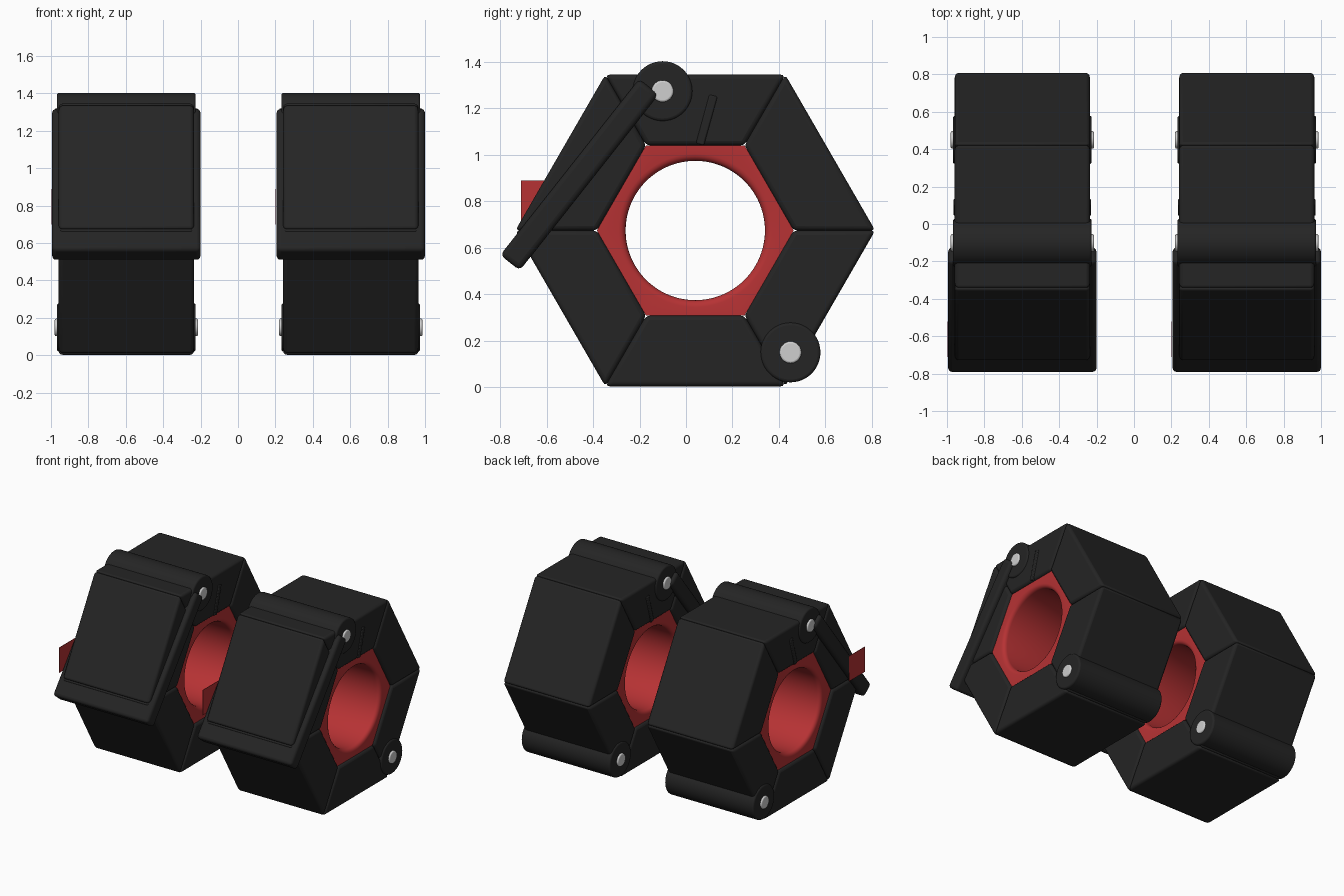
import bpy, bmesh, math
from mathutils import Vector

if "Cube" in bpy.data.objects:
    bpy.data.objects.remove(bpy.data.objects["Cube"])


def material(name, rgb):
    m = bpy.data.materials.new(name)
    m.diffuse_color = (*rgb, 1)
    m.use_nodes = True
    m.node_tree.nodes["Principled BSDF"].inputs["Base Color"].default_value = m.diffuse_color
    return m


BLACK = material("matte black", (0.018, 0.018, 0.018))
RED = material("red rubber", (0.47, 0.032, 0.034))
STEEL = material("light steel", (0.62, 0.62, 0.62))

CY, CZ = 0.04, 0.674          # axis of the hexagonal body
R_OUT, R_IN = 0.775, 0.423    # outer and inner hexagon radius
HALF = 0.362                  # half width of the body


def finish(bm, name, mat, x, bevel=0.0, segs=3):
    bmesh.ops.recalc_face_normals(bm, faces=bm.faces)
    me = bpy.data.meshes.new(name)
    bm.to_mesh(me)
    bm.free()
    me.materials.append(mat)
    ob = bpy.data.objects.new(name, me)
    ob.location.x = x
    bpy.context.collection.objects.link(ob)
    if bevel:
        mod = ob.modifiers.new("rounded edges", 'BEVEL')
        mod.width, mod.segments = bevel, segs
        mod.limit_method, mod.angle_limit = 'ANGLE', math.radians(30)
    bpy.context.view_layer.objects.active = ob
    ob.select_set(True)
    bpy.ops.object.shade_smooth_by_angle(angle=math.radians(35))
    ob.select_set(False)
    return ob


def prism(name, pts, half, mat, x, bevel=0.0, segs=3):
    """Extrude a (y, z) outline along x, symmetric about the collar centre."""
    bm = bmesh.new()
    a = [bm.verts.new((-half, y, z)) for y, z in pts]
    b = [bm.verts.new((half, y, z)) for y, z in pts]
    bm.faces.new(a)
    bm.faces.new(b[::-1])
    for i in range(len(pts)):
        j = (i + 1) % len(pts)
        bm.faces.new((a[i], b[i], b[j], a[j]))
    return finish(bm, name, mat, x, bevel, segs)


def circle(cy, cz, r, n=48):
    return [(cy + r * math.cos(2 * math.pi * i / n), cz + r * math.sin(2 * math.pi * i / n))
            for i in range(n)]


def bar(p, q, t):
    """Outline of a straight bar from p to q with thickness t."""
    p, q = Vector(p), Vector(q)
    d = (q - p).normalized()
    n = Vector((-d.y, d.x)) * t / 2
    return [tuple(v) for v in (p - n, q - n, q + n, p + n)]


def hexpt(r, i):
    a = math.radians(60 * i)
    return (CY + r * math.cos(a), CZ + r * math.sin(a))


def liner(x):
    """Hexagonal rubber insert with a round, filleted bore."""
    bm = bmesh.new()
    n, w, bore, f = 96, 0.345, 0.30, 0.03
    profile = [('hex', -w)]
    for k in range(5):
        t = math.pi / 2 * k / 4
        profile.append((bore + f * (1 - math.sin(t)), -w + f * (1 - math.cos(t))))
    profile += [(r, -px) for r, px in profile[:0:-1]] + [('hex', w)]
    rings = []
    for r, px in profile:
        ring = []
        for i in range(n):
            a = 2 * math.pi * i / n
            rad = r
            if r == 'hex':
                rad = 0.367 / math.cos((a % (math.pi / 3)) - math.pi / 6)
            ring.append(bm.verts.new((px, CY + rad * math.cos(a), CZ + rad * math.sin(a))))
        rings.append(ring)
    for k in range(len(rings)):
        p, q = rings[k], rings[(k + 1) % len(rings)]
        for i in range(n):
            j = (i + 1) % n
            bm.faces.new((p[i], p[j], q[j], q[i]))
    return finish(bm, "rubber_liner", RED, x)


for cx in (-0.597, 0.603):
    # six wedge blocks forming the body
    for i in range(6):
        prism("body_segment", [hexpt(R_IN, i), hexpt(R_OUT, i),
                               hexpt(R_OUT, i + 1), hexpt(R_IN, i + 1)], HALF, BLACK, cx, 0.02)
    liner(cx)

    # hinge barrel at lower back, latch barrel at upper front, with pins
    for name, y, z in (("hinge", 0.45, 0.149), ("latch", -0.101, 1.274)):
        prism(name + "_barrel", circle(y, z, 0.129), 0.371, BLACK, cx, 0.012)
        prism(name + "_pin", circle(y, z, 0.047, 32), 0.383, STEEL, cx, 0.008)

    # clamp lever crossing the front block
    prism("clamp_lever", bar((-0.758, 0.535), (-0.16, 1.293), 0.107), 0.397, BLACK, cx, 0.022)
    # thin blade through the top block
    prism("latch_blade", bar((0.06, 1.045), (0.118, 1.255), 0.036), 0.368, BLACK, cx, 0.006, 2)
    # small red side tag
    prism("side_tag", [(-0.71, 0.7), (-0.52, 0.7), (-0.52, 0.89), (-0.71, 0.89)],
          0.0015, RED, cx - 0.4015)
